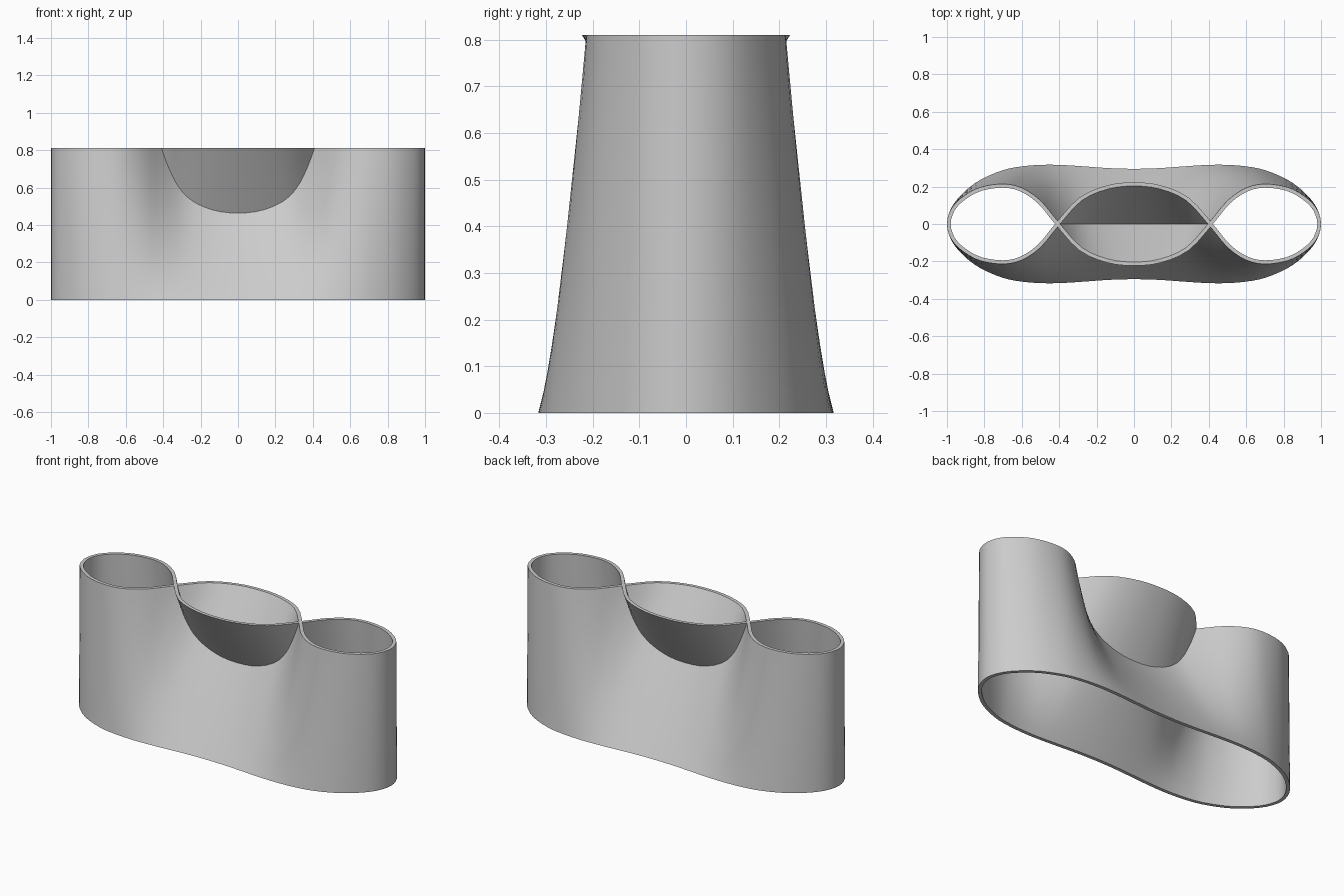
import bpy, bmesh
from mathutils import Vector

if "Cube" in bpy.data.objects:
    bpy.data.objects.remove(bpy.data.objects["Cube"], do_unlink=True)

HEIGHT, WALL, ROWS, STEPS = 0.81, 0.02, 18, 3

# Quarter outline: x, depth at the base, depth at the rim (negative = crossed over)
QUARTER = [
    (1.0, 0, 0), (0.975, 0.09, 0.085), (0.91, 0.17, 0.15), (0.82, 0.237, 0.197),
    (0.7, 0.288, 0.214), (0.6, 0.308, 0.193), (0.5, 0.316, 0.125), (0.4, 0.316, 0.005),
    (0.28, 0.309, -0.125), (0.14, 0.299, -0.187), (0, 0.295, -0.203),
]


def spline(p, i, t):
    """Point on a closed Catmull-Rom curve."""
    a, b, c, d = (p[(i + k) % len(p)] for k in (-1, 0, 1, 2))
    return 0.5 * (2 * b + (c - a) * t + (2 * a - 5 * b + 4 * c - d) * t * t
                  + (3 * b - a - 3 * c + d) * t ** 3)


def outline(column):
    """Full smooth loop, counter-clockwise, from the quarter table."""
    front = [Vector((-q[0], -q[column])) for q in QUARTER]
    front += [Vector((-p.x, p.y)) for p in reversed(front[:-1])]
    loop = front[:-1] + [-p for p in front[:-1]]
    return [spline(loop, i, s / STEPS) for i in range(len(loop)) for s in range(STEPS)]


def inset(loop):
    """Loop moved inward by the wall thickness."""
    n, moved = len(loop), []
    for i, p in enumerate(loop):
        d = (loop[(i + 1) % n] - loop[i - 1]).normalized()
        moved.append(p + WALL * Vector((-d.y, d.x)))
    return moved


# Straight loft from the rounded base to the crossed rim, outside up and inside down
base, rim = outline(1), outline(2)
levels = [r / ROWS for r in range(ROWS + 1)]
bm = bmesh.new()
rings = []
for low, high, order in ((base, rim, levels), (inset(base), inset(rim), levels[::-1])):
    for f in order:
        rings.append([bm.verts.new((*a.lerp(b, f), HEIGHT * f)) for a, b in zip(low, high)])

count = len(base)
for k, ring in enumerate(rings):
    above = rings[(k + 1) % len(rings)]
    for i in range(count):
        j = (i + 1) % count
        bm.faces.new((ring[i], ring[j], above[j], above[i]))

mesh = bpy.data.meshes.new("vase_wall")
bm.to_mesh(mesh)
bm.free()
vase = bpy.data.objects.new("vase_wall", mesh)
bpy.context.collection.objects.link(vase)

# Plain grey finish
grey = bpy.data.materials.new("plain_grey")
grey.use_nodes = True
grey.diffuse_color = (0.6, 0.6, 0.6, 1)
grey.node_tree.nodes["Principled BSDF"].inputs["Base Color"].default_value = (0.6, 0.6, 0.6, 1)
mesh.materials.append(grey)

bpy.ops.object.select_all(action="DESELECT")
vase.select_set(True)
bpy.context.view_layer.objects.active = vase
bpy.ops.object.shade_smooth_by_angle()
